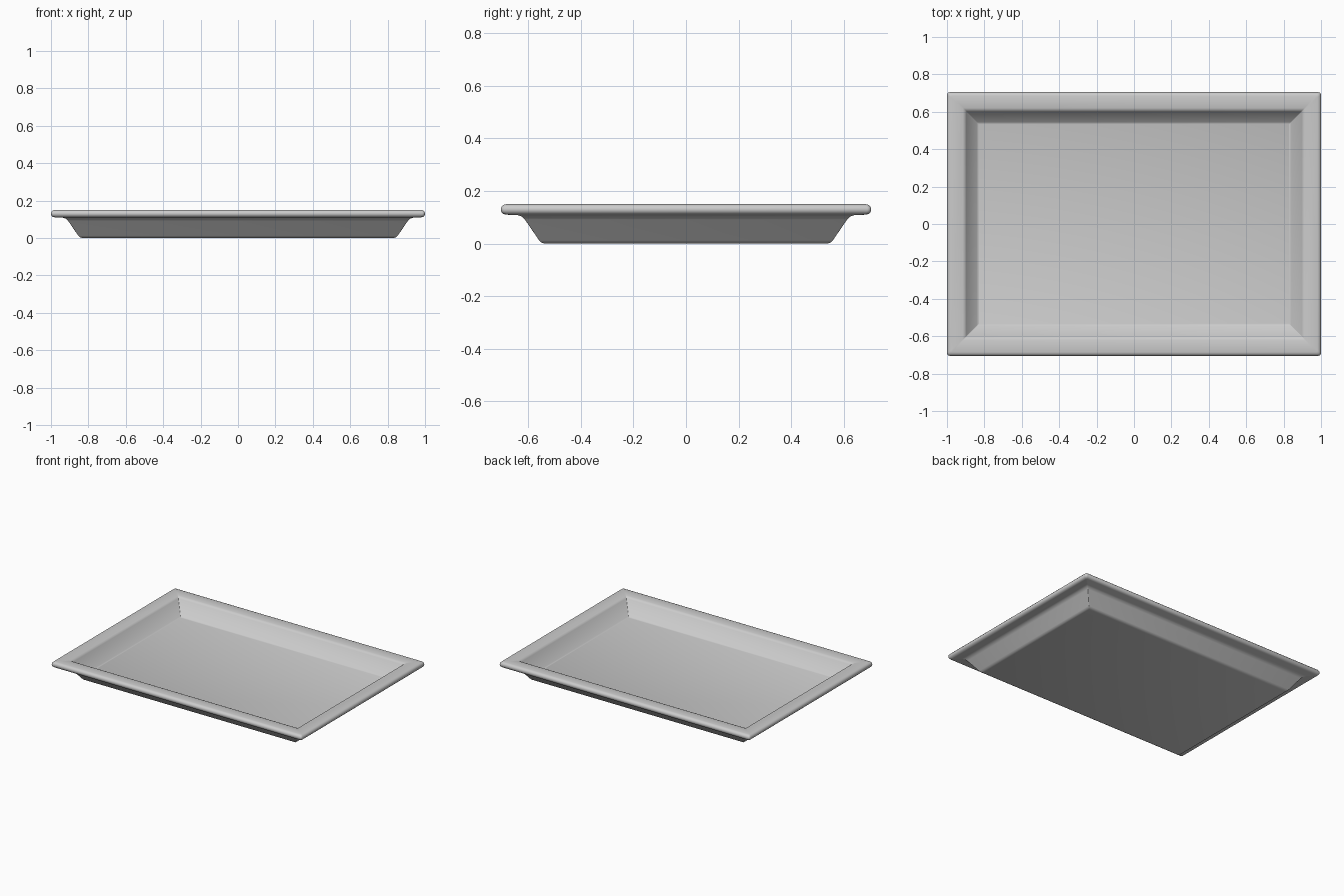
import bpy, bmesh
from math import cos, sin, pi

cube = bpy.data.objects.get("Cube")
if cube:
    bpy.data.objects.remove(cube, do_unlink=True)

HALF_X, HALF_Y = 1.0, 0.705
CORNER_STEPS = 3

# Closed wall section: (inset from the outer edge, height, corner radius)
SECTION = [
    (0.17, 0.04, 0.003), (0.16, 0.044, 0.003),      # floor edge inside
    (0.103, 0.135, 0.003), (0.097, 0.143, 0.003), (0.085, 0.148, 0.003),
    (0.02, 0.15, 0.008), (0.009, 0.147, 0.012), (0.002, 0.139, 0.014),
    (0.0, 0.13, 0.015), (0.002, 0.121, 0.014), (0.009, 0.113, 0.012),
    (0.02, 0.11, 0.008), (0.065, 0.108, 0.003),     # underside of rim
    (0.08, 0.103, 0.003), (0.092, 0.091, 0.003),
    (0.146, 0.012, 0.003), (0.154, 0.004, 0.003), (0.166, 0.0, 0.003),
]


def ring(bm, inset, z, radius):
    """Rounded rectangle of vertices, counter-clockwise from above."""
    verts = []
    cx, cy = HALF_X - inset - radius, HALF_Y - inset - radius
    for corner, (sx, sy) in enumerate([(1, 1), (-1, 1), (-1, -1), (1, -1)]):
        for i in range(CORNER_STEPS + 1):
            a = (corner + i / CORNER_STEPS) * pi / 2
            verts.append(bm.verts.new((sx * cx + radius * cos(a),
                                       sy * cy + radius * sin(a), z)))
    return verts


# Tray: rings joined into walls and rim, capped by the floor and the base
bm = bmesh.new()
rings = [ring(bm, *point) for point in SECTION]
for inner, outer in zip(rings, rings[1:]):
    n = len(inner)
    for i in range(n):
        j = (i + 1) % n
        bm.faces.new((inner[i], outer[i], outer[j], inner[j]))
bm.faces.new(rings[0])
bm.faces.new(rings[-1][::-1])
bmesh.ops.recalc_face_normals(bm, faces=bm.faces)
mesh = bpy.data.meshes.new("tray")
bm.to_mesh(mesh)
bm.free()
tray = bpy.data.objects.new("tray", mesh)
bpy.context.collection.objects.link(tray)

# Plain grey finish
grey = bpy.data.materials.new("light_grey")
grey.use_nodes = True
colour = (0.6, 0.6, 0.6, 1)
grey.diffuse_color = colour
grey.node_tree.nodes["Principled BSDF"].inputs["Base Color"].default_value = colour
mesh.materials.append(grey)

# Smooth bends, crisp mitred corners
bpy.context.view_layer.objects.active = tray
tray.select_set(True)
bpy.ops.object.shade_smooth_by_angle(angle=0.61)
